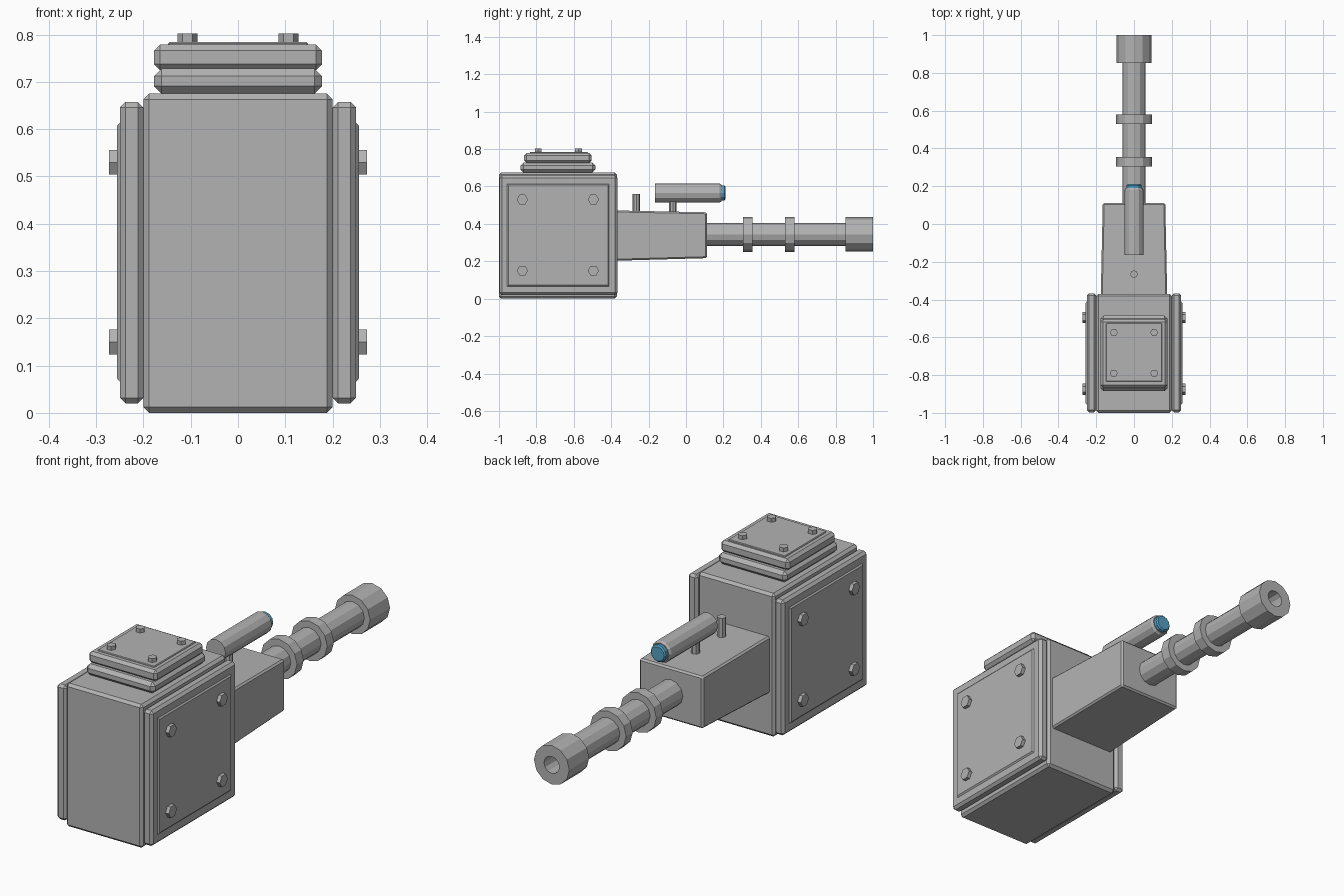
import bpy
import bmesh
from math import radians
from mathutils import Matrix, Vector

cube = bpy.data.objects.get("Cube")
if cube:
    bpy.data.objects.remove(cube, do_unlink=True)


def material(name, rgb):
    mat = bpy.data.materials.new(name)
    mat.use_nodes = True
    mat.diffuse_color = (*rgb, 1)
    mat.node_tree.nodes["Principled BSDF"].inputs["Base Color"].default_value = (*rgb, 1)
    return mat


GREY = material("gunmetal grey", (0.45, 0.45, 0.45))
BLUE = material("lens blue", (0.09, 0.35, 0.55))

# Rotations that turn the local z axis to point along another axis
UP = Matrix.Identity(4)
BACK = Matrix.Rotation(radians(-90), 4, "X")
LEFT = Matrix.Rotation(radians(90), 4, "Y")
RIGHT = Matrix.Rotation(radians(-90), 4, "Y")


def finish(name, bm, mat=GREY):
    bmesh.ops.recalc_face_normals(bm, faces=bm.faces)
    mesh = bpy.data.meshes.new(name)
    bm.to_mesh(mesh)
    bm.free()
    mesh.materials.append(mat)
    obj = bpy.data.objects.new(name, mesh)
    bpy.context.collection.objects.link(obj)
    return obj


def box(name, low, high, bevel=0.0, shape=None):
    """Chamfered box between two corners; shape may move its corners."""
    bm = bmesh.new()
    bmesh.ops.create_cube(bm, size=1)
    low, high = Vector(low), Vector(high)
    for v in bm.verts:
        v.co = Vector([(h if c > 0 else l) for c, l, h in zip(v.co, low, high)])
        if shape:
            shape(v)
    if bevel:
        bmesh.ops.bevel(bm, geom=bm.edges[:], offset=bevel, segments=1, affect="EDGES")
    return finish(name, bm)


def turned(name, base, direction, profile, sides, mat=GREY, phase=0.0):
    """Faceted solid of rings (distance along axis, radius), capped at both ends."""
    bm = bmesh.new()
    rings = []
    for along, radius in profile:
        ring = []
        for i in range(sides):
            spin = Matrix.Rotation(radians(phase + 360 * i / sides), 4, "Z")
            p = spin @ Vector((radius, 0, along))
            ring.append(bm.verts.new(Vector(base) + direction @ p))
        rings.append(ring)
    for a, b in zip(rings, rings[1:]):
        for i in range(sides):
            j = (i + 1) % sides
            bm.faces.new((a[i], a[j], b[j], b[i]))
    bm.faces.new(rings[0])
    bm.faces.new(rings[-1])
    return finish(name, bm, mat)


# Main housing
box("housing", (-0.2, -1, 0), (0.2, -0.37, 0.675), 0.012)

# Side armour plates with raised panels and hex bolts
for side, label, axis in ((1, "left", LEFT), (-1, "right", RIGHT)):
    xs = sorted((side * 0.2, side * 0.25))
    box(label + "_armour_plate", (xs[0], -0.997, 0.02), (xs[1], -0.367, 0.658), 0.012)
    xs = sorted((side * 0.24, side * 0.256))

    def slope(v, side=side):
        if abs(v.co.x) > 0.25:
            v.co.y += 0.018 if v.co.y < -0.68 else -0.018
            v.co.z += 0.018 if v.co.z < 0.34 else -0.018
    box(label + "_raised_panel", (xs[0], -0.967, 0.055), (xs[1], -0.4, 0.625), 0, slope)
    for y in (-0.875, -0.495):
        for z in (0.15, 0.53):
            phase = 30
            turned(label + "_bolt", (side * 0.25, y, z), axis,
                   ((0, 0.03), (0.023, 0.03)), 6, GREY, phase)

# Stacked top hatch
box("hatch_lower", (-0.178, -0.885, 0.675), (0.178, -0.485, 0.728), 0.016)
box("hatch_upper", (-0.178, -0.865, 0.725), (0.178, -0.505, 0.779), 0.013)
box("hatch_panel", (-0.148, -0.835, 0.77), (0.148, -0.525, 0.784), 0.003)
for x in (-0.107, 0.107):
    for y in (-0.79, -0.575):
        turned("hatch_bolt", (x, y, 0.77), UP, ((0, 0.021), (0.032, 0.021)), 6)


# Tapered receiver
def taper(v):
    if v.co.y > 0:
        v.co.x *= 0.94
        v.co.z += 0.014 if v.co.z < 0.34 else -0.01


box("receiver", (-0.176, -0.385, 0.203), (0.176, 0.112, 0.472), 0.008, taper)

# Barrel with collars and a hollow muzzle
AXIS_Z = 0.344
turned("barrel", (0, 0.1, AXIS_Z), BACK, ((0, 0.062), (0.78, 0.062)), 12)
for y in (0.305, 0.53):
    turned("barrel_collar", (0, y, AXIS_Z), BACK, ((0, 0.094), (0.05, 0.094)), 12)
turned("muzzle", (0, 0.852, AXIS_Z), BACK,
       ((0, 0.092), (0.148, 0.092), (0.148, 0.04), (0.04, 0.04)), 12)

# Sight tube, lens and pins
turned("sight_tube", (0, -0.165, 0.565), BACK,
       ((0, 0.051), (0.345, 0.051), (0.355, 0.044)), 12)
turned("sight_lens", (0, 0.185, 0.565), BACK,
       ((0, 0.04), (0.02, 0.04), (0.026, 0.034)), 12, BLUE)
turned("receiver_pin", (0, -0.265, 0.45), UP, ((0, 0.02), (0.11, 0.02)), 8)
turned("sight_mount", (0, -0.07, 0.44), UP, ((0, 0.02), (0.09, 0.02)), 8)
